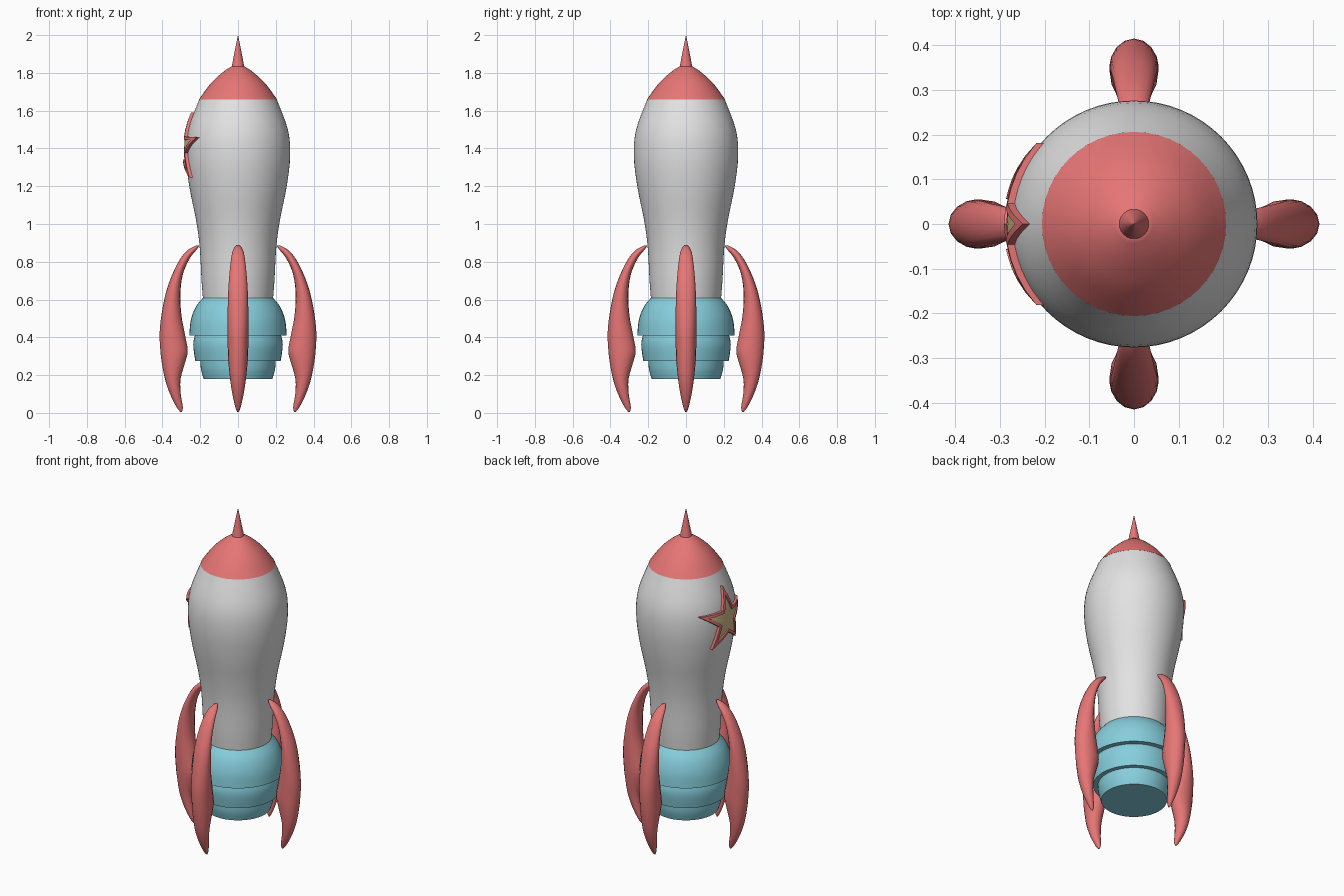
import bpy, bmesh, math
from mathutils import Vector

cube = bpy.data.objects.get("Cube")
if cube:
    bpy.data.objects.remove(cube, do_unlink=True)


def material(name, rgb):
    mat = bpy.data.materials.new(name)
    mat.use_nodes = True
    mat.diffuse_color = (*rgb, 1)
    mat.node_tree.nodes["Principled BSDF"].inputs["Base Color"].default_value = (*rgb, 1)
    return mat


RED = material("coral_red", (0.8, 0.18, 0.18))
WHITE = material("light_grey", (0.76, 0.76, 0.76))
BLUE = material("sky_blue", (0.24, 0.62, 0.72))
GOLD = material("pale_gold", (0.66, 0.52, 0.27))


def loft(name, rings, mats, rule=None, angle=35):
    """Skin a stack of equal-sized closed rings and cap both ends."""
    bm = bmesh.new()
    loops = [[bm.verts.new(p) for p in ring] for ring in rings]
    n = len(loops[0])
    for k, (a, b) in enumerate(zip(loops, loops[1:])):
        for i in range(n):
            j = (i + 1) % n
            face = bm.faces.new((a[i], a[j], b[j], b[i]))
            face.material_index = rule(k) if rule else 0
    bm.faces.new(loops[0]).material_index = rule(0) if rule else 0
    bm.faces.new(loops[-1])
    bmesh.ops.recalc_face_normals(bm, faces=bm.faces)
    mesh = bpy.data.meshes.new(name)
    bm.to_mesh(mesh)
    bm.free()
    for m in mats:
        mesh.materials.append(m)
    obj = bpy.data.objects.new(name, mesh)
    bpy.context.collection.objects.link(obj)
    bpy.ops.object.select_all(action="DESELECT")
    obj.select_set(True)
    bpy.context.view_layer.objects.active = obj
    bpy.ops.object.shade_smooth_by_angle(angle=math.radians(angle))
    return obj


def ellipse(cx, rx, ry, z, n):
    steps = [math.tau * i / n for i in range(n)]
    return [Vector((cx + rx * math.cos(t), ry * math.sin(t), z)) for t in steps]


def lathe(name, profile, mat, n=48):
    return loft(name, [ellipse(0, r, r, z, n) for r, z in profile], [mat])


def spline(points, steps=4):
    """Catmull-Rom curve through tuples of any length."""
    pts = [points[0], *points, points[-1]]
    out = []
    for p, q, r, s in zip(pts, pts[1:], pts[2:], pts[3:]):
        for k in range(steps):
            t = k / steps
            out.append(tuple(
                b + t / 2 * (c - a + t * (2 * a - 5 * b + 4 * c - d + t * (3 * (b - c) + d - a)))
                for a, b, c, d in zip(p, q, r, s)))
    return out + [points[-1]]


# Hull and nose, two halves of one smooth profile
hull = spline([(0.185, 0.6), (0.193, 0.7), (0.203, 0.88), (0.222, 1.02), (0.258, 1.2),
               (0.276, 1.36), (0.264, 1.5), (0.205, 1.66)])
lathe("hull", hull, WHITE, 64)
nose = spline([(0.206, 1.66), (0.148, 1.74), (0.085, 1.8), (0.034, 1.835)])
lathe("nose_cap", nose, RED, 48)
lathe("nose_spike", [(0.035, 1.825), (0.0005, 2.0)], RED, 24)

# Stepped thruster rings
lathe("thruster_upper", spline([(0.185, 0.61), (0.224, 0.56), (0.25, 0.49), (0.258, 0.41)]), BLUE)
lathe("thruster_middle", spline([(0.226, 0.42), (0.237, 0.36), (0.226, 0.275)]), BLUE)
lathe("thruster_lower", spline([(0.2, 0.28), (0.196, 0.23), (0.182, 0.18)]), BLUE)

# Four curved fins: height, inner edge, outer edge, half thickness
fin_stations = spline([
    (0.004, 0.298, 0.304, 0.003), (0.03, 0.292, 0.325, 0.014), (0.1, 0.303, 0.36, 0.03),
    (0.18, 0.304, 0.387, 0.042), (0.27, 0.279, 0.404, 0.051), (0.33, 0.266, 0.411, 0.054),
    (0.42, 0.282, 0.415, 0.055), (0.52, 0.3, 0.405, 0.055), (0.64, 0.305, 0.381, 0.052),
    (0.74, 0.29, 0.345, 0.045), (0.82, 0.254, 0.303, 0.036), (0.865, 0.218, 0.262, 0.025),
    (0.887, 0.205, 0.22, 0.008)], 3)
fin_rings = [ellipse((a + b) / 2, (b - a) / 2, w, z, 16) for z, a, b, w in fin_stations]
fin = loft("fin_left", fin_rings, [RED], angle=60)
for i, side in enumerate(("back", "right", "front"), 1):
    copy = bpy.data.objects.new("fin_" + side, fin.data)
    copy.rotation_euler.z = i * math.pi / 2
    bpy.context.collection.objects.link(copy)


# Star badge wrapped around the right side of the hull
def hull_radius(z):
    for (r0, z0), (r1, z1) in zip(hull, hull[1:]):
        if z0 <= z <= z1:
            return r0 + (r1 - r0) * (z - z0) / (z1 - z0)
    return hull[-1][0]


corners = []
for i in range(10):
    radius = 0.078 if i % 2 else 0.19
    corners.append(Vector((math.sin(i * math.pi / 5), math.cos(i * math.pi / 5))) * radius)
outline = [corners[i].lerp(corners[(i + 1) % 10], k / 4) for i in range(10) for k in range(4)]


def star_ring(scale, lift):
    ring = []
    for p in outline:
        y, z = p.x * scale, 1.4 + p.y * scale
        x = math.sqrt(hull_radius(z) ** 2 - y * y) + lift
        ring.append(Vector((-x, y, z)))
    return ring


star_steps = [(0.03, 0.009), (0.25, 0.009), (0.5, 0.009), (0.74, 0.009),
              (0.76, 0.016), (1, 0.016), (1, -0.02)]
loft("star_badge", [star_ring(s, h) for s, h in star_steps], [RED, GOLD],
     rule=lambda k: 1 if k < 3 else 0)
